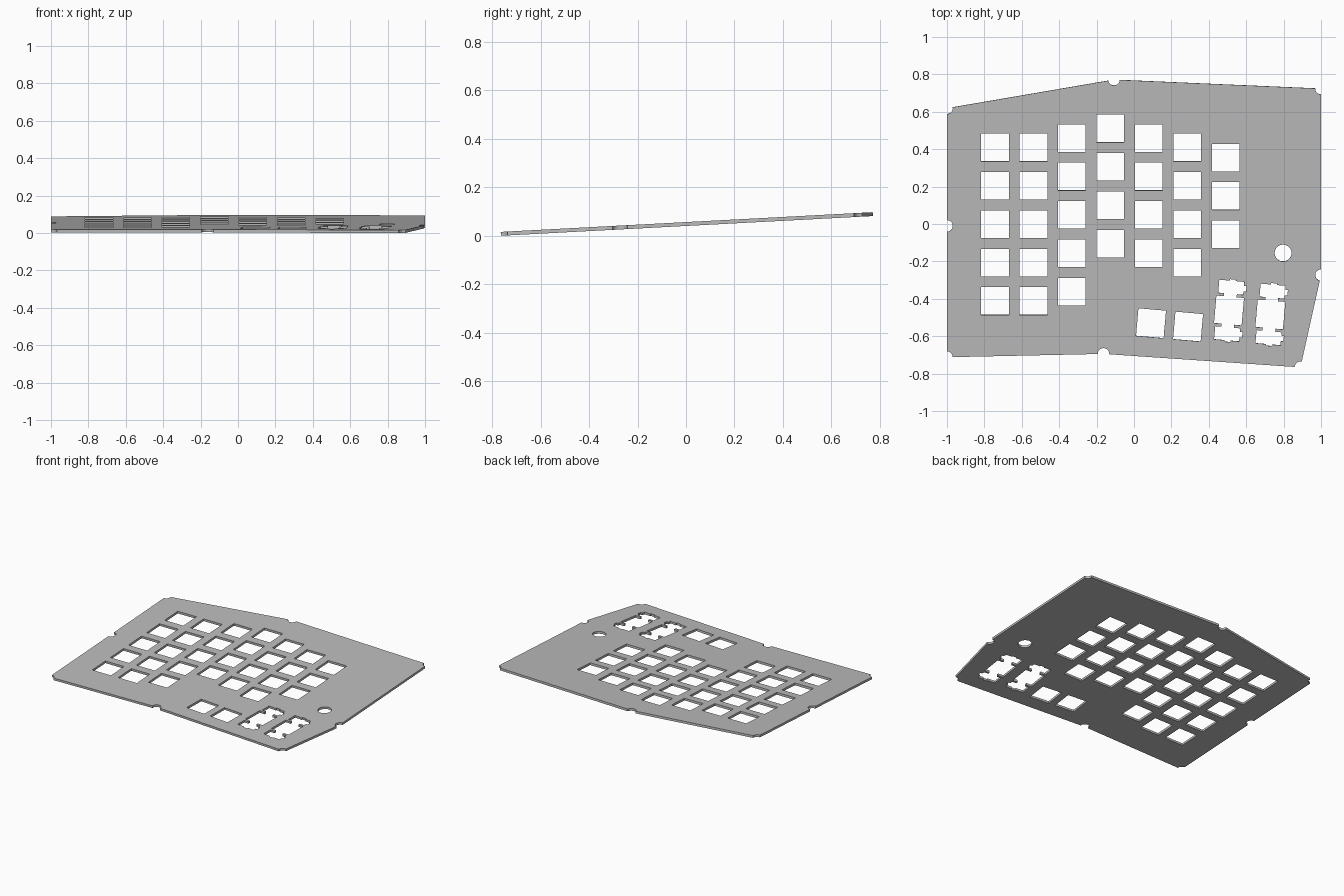
import bpy, bmesh, math
from mathutils import Vector, Matrix

cube = bpy.data.objects.get("Cube")
if cube:
    bpy.data.objects.remove(cube, do_unlink=True)

THICK = 0.016
TILT = math.radians(3.03)
PITCH = 0.2055
KEY = 0.074          # half width of a switch opening
BITE = 0.031         # radius of the screw notches in the edge


def circle(cx, cy, r, n=32):
    return [Vector((cx + r * math.cos(math.tau * i / n),
                    cy + r * math.sin(math.tau * i / n))) for i in range(n)]


def place(points, cx, cy, degrees=0):
    turn = Matrix.Rotation(math.radians(degrees), 2)
    return [turn @ Vector(p) + Vector((cx, cy)) for p in points]


def bitten_outline(corners, r, steps=10):
    """Counter-clockwise polygon with a round notch centred on every corner."""
    pts = [Vector(c) for c in corners]
    out = []
    for i, p in enumerate(pts):
        a, b = pts[i - 1] - p, pts[(i + 1) % len(pts)] - p
        start = math.atan2(a.y, a.x)
        sweep = (start - math.atan2(b.y, b.x)) % math.tau
        for k in range(steps + 1):
            t = start - sweep * k / steps
            out.append(p + r * Vector((math.cos(t), math.sin(t))))
    return out


# Plate edge, one screw notch per corner
loops = [bitten_outline([
    (-1, 0.62), (-1, -0.01), (-1, -0.713), (-0.163, -0.695),
    (0.89, -0.767), (1, -0.273), (1, 0.725), (-0.107, 0.773)], BITE)]

# Switch openings: top row height and count per column
square = [(-KEY, -KEY), (KEY, -KEY), (KEY, KEY), (-KEY, KEY)]
columns = [(0.41, 5), (0.41, 5), (0.46, 5), (0.512, 4),
           (0.46, 4), (0.41, 4), (0.356, 3)]
for c, (top, count) in enumerate(columns):
    for r in range(count):
        loops.append(place(square, -0.743 + c * PITCH, top - r * PITCH))

# Thumb switch openings
for x, y in [(0.091, -0.531), (0.289, -0.549)]:
    loops.append(place(square, x, y, -5))

# Tall thumb openings with stabiliser slots: right side going up, left going down
right = [(KEY, 0), (KEY, KEY), (0.034, KEY), (0.034, 0.09), (0.068, 0.09),
         (0.068, 0.108), (0.082, 0.108), (0.082, 0.138), (0.068, 0.138),
         (0.068, 0.16), (0.022, 0.16), (0.022, 0.168)]
left = [(-0.01, 0.168), (-0.01, 0.16), (-0.066, 0.16), (-0.066, 0.09),
        (-0.034, 0.09), (-0.034, KEY), (-KEY, KEY)]
upper = right[1:] + left
stabilised = upper + [(u, -v) for u, v in reversed(upper)]
for x, y in [(0.508, -0.463), (0.729, -0.484)]:
    loops.append(place(stabilised, x, y, -5))

# Round opening
loops.append(circle(0.797, -0.155, 0.045))

# Fill and extrude the loops
curve = bpy.data.curves.new("plate_profile", "CURVE")
curve.dimensions = "2D"
curve.fill_mode = "BOTH"
curve.extrude = THICK / 2
for loop in loops:
    spline = curve.splines.new("POLY")
    spline.points.add(len(loop) - 1)
    for point, p in zip(spline.points, loop):
        point.co = (p.x, p.y, 0, 1)
    spline.use_cyclic_u = True
profile = bpy.data.objects.new("plate_profile", curve)
bpy.context.collection.objects.link(profile)
bpy.context.view_layer.update()
graph = bpy.context.evaluated_depsgraph_get()
mesh = bpy.data.meshes.new_from_object(profile.evaluated_get(graph))
bpy.data.objects.remove(profile, do_unlink=True)

# Weld, tilt towards the front and rest on the ground
bm = bmesh.new()
bm.from_mesh(mesh)
bmesh.ops.remove_doubles(bm, verts=bm.verts, dist=0.0002)
bmesh.ops.recalc_face_normals(bm, faces=bm.faces)
bmesh.ops.rotate(bm, verts=bm.verts, matrix=Matrix.Rotation(TILT, 3, "X"))
low = min(v.co.z for v in bm.verts)
bmesh.ops.translate(bm, verts=bm.verts, vec=(0, 0, -low))
for f in bm.faces:
    f.smooth = False
bm.to_mesh(mesh)
bm.free()

# Grey finish
grey = bpy.data.materials.new("plain_grey")
grey.use_nodes = True
colour = (0.5, 0.5, 0.5, 1)
grey.diffuse_color = colour
grey.node_tree.nodes["Principled BSDF"].inputs["Base Color"].default_value = colour
mesh.materials.clear()
mesh.materials.append(grey)

plate = bpy.data.objects.new("switch_plate", mesh)
bpy.context.collection.objects.link(plate)
